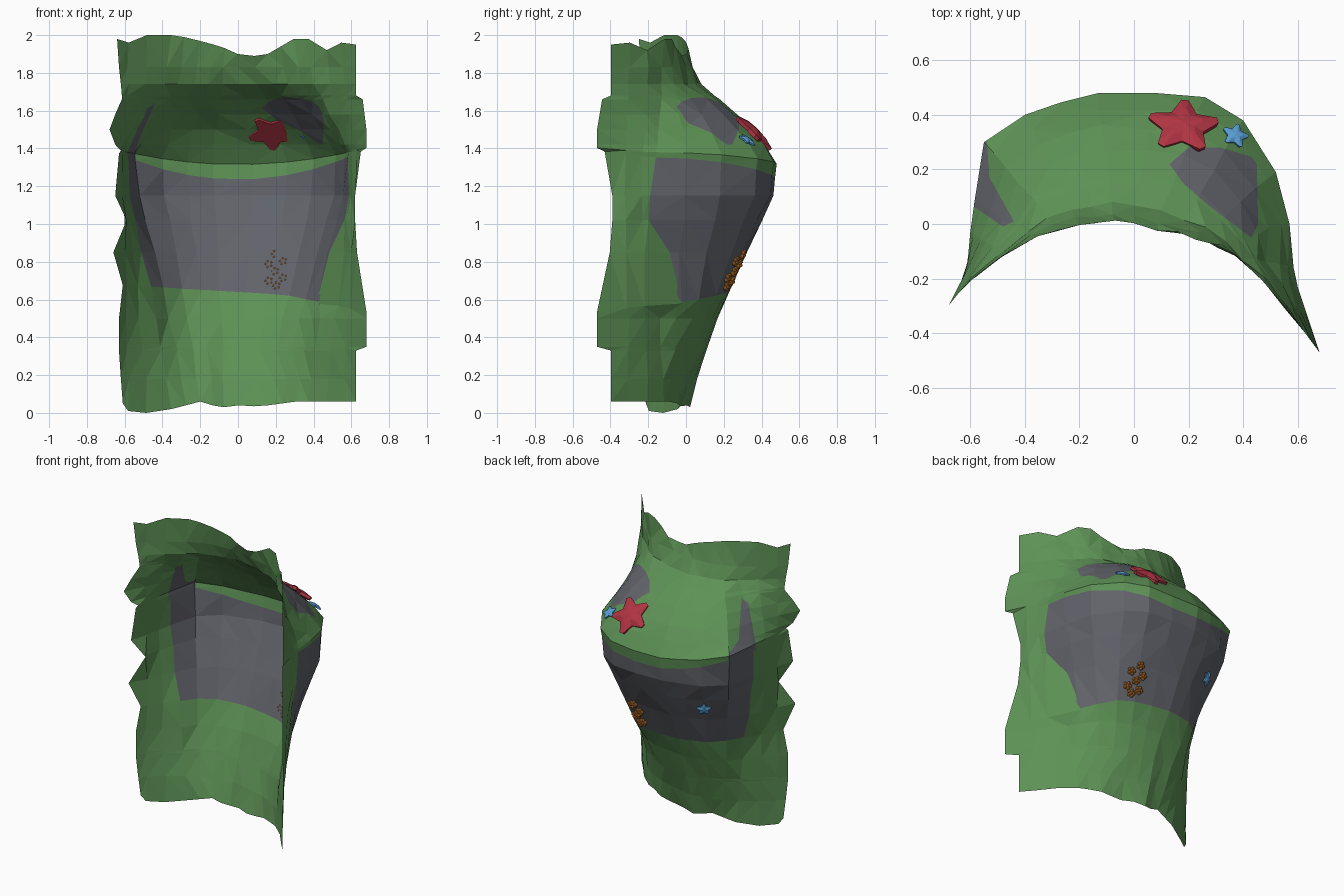
import bpy, bmesh, math, random
from mathutils import Vector
from mathutils.bvhtree import BVHTree

if "Cube" in bpy.data.objects:
    bpy.data.objects.remove(bpy.data.objects["Cube"])

random.seed(4)


def material(name, rgb):
    m = bpy.data.materials.new(name)
    m.diffuse_color = (*rgb, 1)
    m.use_nodes = True
    m.node_tree.nodes["Principled BSDF"].inputs["Base Color"].default_value = m.diffuse_color
    return m


GRASS = material("grass green", (.11, .285, .092))
ROCK = material("rock grey", (.12, .125, .145))
RED = material("flower red", (.43, .035, .055))
BLUE = material("flower blue", (.10, .34, .66))
ORANGE = material("flower orange", (.62, .21, .03))


def add_object(name, bm, mats):
    me = bpy.data.meshes.new(name)
    bm.to_mesh(me)
    ob = bpy.data.objects.new(name, me)
    for m in mats:
        me.materials.append(m)
    bpy.context.collection.objects.link(ob)
    return ob


# --- cliff sheet: a plan curve at the foot blends to a wider curve at the rim
FOOT = [(-.58, -.19), (-.48, -.12), (-.36, -.05), (-.28, -.02), (-.2, 0), (-.13, .01),
        (-.07, .015), (0, 0), (.08, -.02), (.16, -.035), (.23, -.05), (.30, -.08),
        (.37, -.12), (.47, -.2), (.55, -.3)]
RIM = [(-.61, -.14), (-.6, -.03), (-.585, .08), (-.55, .3), (-.4, .4), (-.27, .445),
       (-.13, .48), (.08, .48), (.26, .465), (.4, .38), (.52, .19), (.57, 0),
       (.585, -.16), (.6, -.23), (.63, -.32)]
Z = [.04, .18, .33, .35, .5, .64, .85, 1.02, 1.15, 1.235, 1.315, 1.42, 1.5, 1.58, 1.66, 1.68, 1.74, 1.83, 1.95]
W = [0, .09, .19, .205, .33, .46, .66, .83, .95, .98, 1, .88, .73, .55, .36, .3, .13, .05, 0]
LEFT_X = [.61, .62, .63, .63, .63, .61, .66, .59, .65, .63, .62, .65, .68, .65, .615, .615, .62, .63, .64]
RIGHT_X = [.625, .625, .625, .68, .68, .68, .63, .62, .62, .65, .68, .68, .68, .67, .66, .625, .625, .625, .625]
TOP_Z = [1.98, 1.96, 2.0, 2.0, 1.99, 1.97, 1.95, 1.93, 1.9, 1.89, 1.9, 1.94, 1.98, 1.98, 1.92, 1.96, 1.95]
BOTTOM_Z = [.05, .01, 0, .02, .04, .06, .04, .03, .04, .035, .04, .05, .06, .06, .06, .06, .06]
FOOT_ROW, BAND_ROW, RIM_ROW = 5, 9, 10
# sideways shift (x, y) of the right end of the rock wall, by row
ROCK_END = {5: (-.06, .11), 6: (-.03, .06), 7: (.02, -.05), 8: (.01, -.03)}

bm = bmesh.new()
grid = []
jitter = []
for r, (z, w) in enumerate(zip(Z, W)):
    xl, xr = LEFT_X[r], RIGHT_X[r]
    pts = [(-xl, -.2 - (xl - .6) * 1.25)]
    pts += [(a[0] + (b[0] - a[0]) * w, a[1] + (b[1] - a[1]) * w) for a, b in zip(FOOT, RIM)]
    pts += [(xr, -.39 - (xr - .62) * 1.35)]
    if r not in (3, 15):  # the paired step rows share their unevenness
        jitter = [(random.uniform(-.007, .007), random.uniform(-.008, .008)) for _ in pts]
    row = []
    for c, (x, y) in enumerate(pts):
        zz = z
        if r == 0:
            zz = BOTTOM_Z[c]
        elif r == len(Z) - 1:
            zz = TOP_Z[c]
        elif r == FOOT_ROW:
            zz = z - .06 * x - .15 * max(0, x - .25)
        elif r == BAND_ROW:
            zz = z + .35 * x * x
        elif r == RIM_ROW:
            zz = z + .19 * x * x
        if 0 < c < len(pts) - 1 and r not in (BAND_ROW, RIM_ROW):
            x += jitter[c][0]
            y += jitter[c][1]
        if c == 13 and r in ROCK_END:
            x += ROCK_END[r][0]
            y += ROCK_END[r][1]
        if c == 4 and r < BAND_ROW:  # softer left corner below the rim
            x, y = x + .02 * w, y - .02 * w
        row.append(bm.verts.new((x, y, zz)))
    grid.append(row)
for r in range(len(Z) - 1):
    for c in range(len(grid[0]) - 1):
        f = bm.faces.new((grid[r][c + 1], grid[r][c], grid[r + 1][c], grid[r + 1][c + 1]))
        # rock wall between the grass foot and the rim
        f.material_index = int(FOOT_ROW <= r < BAND_ROW and 3 <= c < 13)
bmesh.ops.triangulate(bm, faces=bm.faces[:])


def rock_patch(poly, zmin):
    """Cut a convex plan outline (anticlockwise) into the ledge and turn it to rock."""
    x0, x1 = min(p[0] for p in poly) - .12, max(p[0] for p in poly) + .12
    y0, y1 = min(p[1] for p in poly) - .15, max(p[1] for p in poly) + .15
    sides = list(zip(poly, poly[1:] + poly[:1]))

    def near(f):
        c = f.calc_center_median()
        return zmin < c.z < 1.72 and x0 < c.x < x1 and y0 < c.y < y1

    for a, b in sides:
        fs = [f for f in bm.faces if near(f)]
        geom = fs + list({e for f in fs for e in f.edges}) + list({v for f in fs for v in f.verts})
        bmesh.ops.bisect_plane(bm, geom=geom, dist=1e-5, plane_co=(*a, 0),
                               plane_no=(b[1] - a[1], a[0] - b[0], 0))
    for f in bm.faces:
        c = f.calc_center_median()
        if near(f) and all((b[0] - a[0]) * (c.y - a[1]) - (b[1] - a[1]) * (c.x - a[0]) > 0 for a, b in sides):
            f.material_index = 1


# bare rock showing on the ledge
rock_patch([(.43, -.05), (.455, 0), (.45, .24), (.32, .28), (.2, .28), (.13, .22), (.18, .15), (.27, .07)], 1.42)
rock_patch([(-.44, .01), (-.53, .17), (-.61, .2), (-.61, .08), (-.48, -.01)], 1.28)
rock_patch([(-.53, .17), (-.54, .31), (-.61, .31), (-.61, .17)], 1.28)
bm.normal_update()
tree = BVHTree.FromBMesh(bm)
add_object("cliff", bm, [GRASS, ROCK])
bm.free()


def place(ob, near, lift=0, normal=None):
    """Seat an object on the outside of the cliff, its z axis along the surface normal."""
    if normal:  # on the ledge: drop it from above
        co = tree.ray_cast(Vector((near[0], near[1], 3)), Vector((0, 0, -1)))[0]
        n = Vector(normal).normalized()
    else:
        co, n, _, _ = tree.find_nearest(Vector(near))
        if n.y < 0:
            n = -n
    x = Vector((0, 0, 1)).cross(n).normalized()
    y = n.cross(x)
    for v in ob.data.vertices:
        v.co = co + x * v.co.x + y * v.co.y + n * (v.co.z + lift)


# --- star flowers: domed five-petal plates
def star_flower(name, radius, thick, turn, mat, near, lift, normal=None):
    b = bmesh.new()
    rings = []
    for scale, h in ((.95, -.3), (1, .3), (.55, .8)):
        ring = []
        for k in range(5):
            a = turn + k * math.tau / 5
            for da, rr in ((-.1, 1), (.1, 1), (math.pi / 5, .6)):
                ring.append(b.verts.new((radius * scale * rr * math.cos(a + da),
                                         radius * scale * rr * math.sin(a + da), thick * h)))
        rings.append(ring)
    for lo, hi in zip(rings, rings[1:]):
        for i in range(15):
            j = (i + 1) % 15
            b.faces.new((lo[i], lo[j], hi[j], hi[i]))
    top = b.verts.new((0, 0, thick))
    for i in range(15):
        b.faces.new((rings[-1][i], rings[-1][(i + 1) % 15], top))
    b.faces.new(rings[0][::-1])
    ob = add_object(name, b, [mat])
    b.free()
    place(ob, near, lift, normal)


star_flower("red_flower", .132, .034, -math.pi / 2, RED, (.18, .355), -.002, (.05, .7, .72))
star_flower("blue_flower_ledge", .05, .016, -math.pi / 2 + .2, BLUE, (.368, .317), .012, (.25, .5, .8))
star_flower("blue_flower_wall", .05, .016, math.pi / 2, BLUE, (-.35, .3, .95), .009)


# --- small orange blossoms: a ring of blobs around a centre
def blossom(name, near):
    b = bmesh.new()
    for k in range(6):
        a = k * math.tau / 5
        d = .018 if k < 5 else 0
        new = bmesh.ops.create_icosphere(b, subdivisions=1, radius=.0125)["verts"]
        bmesh.ops.translate(b, verts=new, vec=(d * math.cos(a), d * math.sin(a), .004 if k < 5 else .01))
    ob = add_object(name, b, [ORANGE])
    b.free()
    place(ob, near, .005)


for i, (dx, z) in enumerate([(-.01, .825), (.05, .78), (-.045, .775), (0, .735), (.045, .695), (-.045, .69), (.005, .66)]):
    blossom(f"orange_blossom_{i + 1}", (.21 + dx, .29 + (z - .75) * .55, z))
